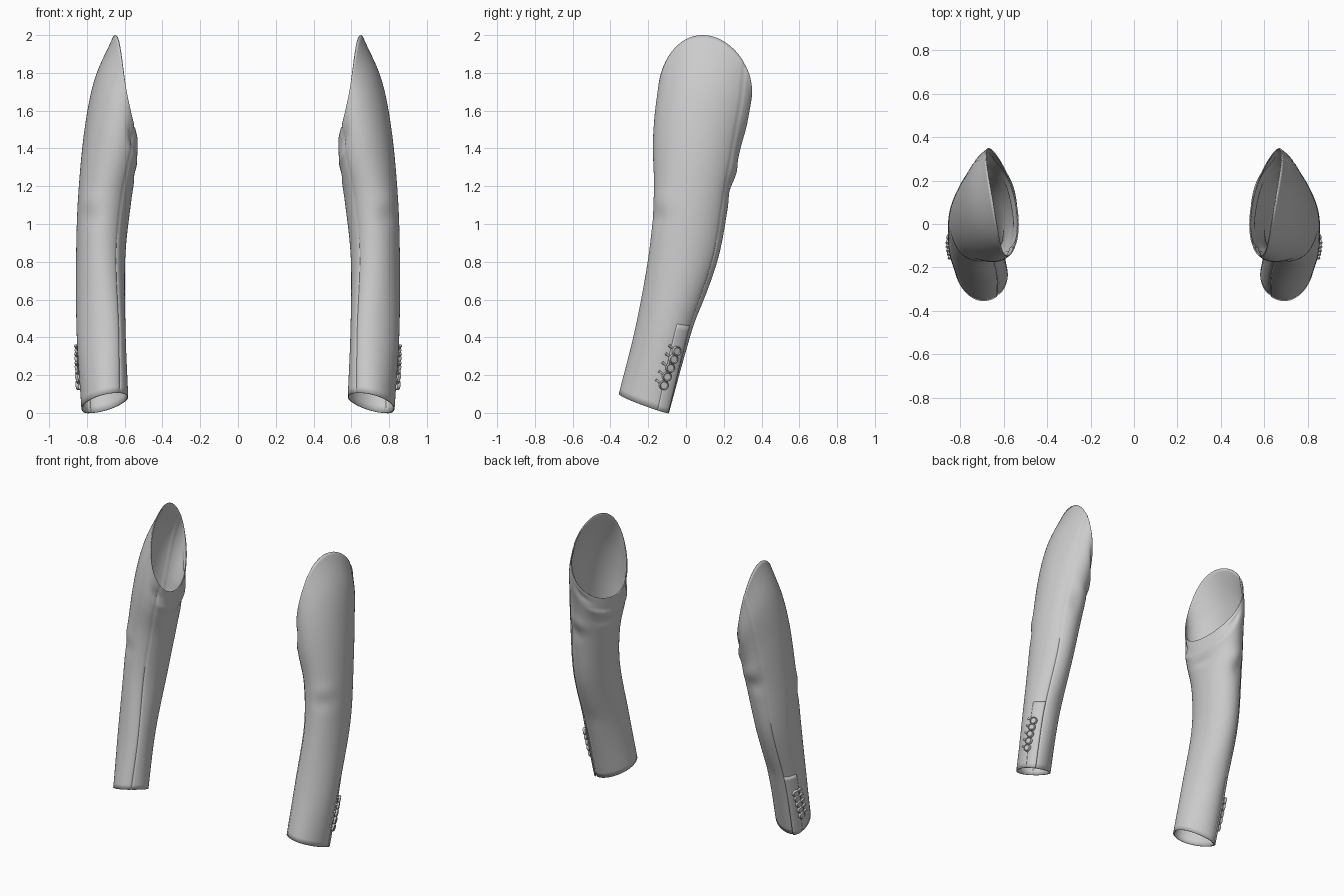
import bpy, math
from mathutils import Vector as V

if "Cube" in bpy.data.objects:
    bpy.data.objects.remove(bpy.data.objects["Cube"])

# Cross-sections from cuff to armhole: outer, back, inner, front points
RINGS = [[V(p) for p in r] for r in (
    ((.828, -.20, .03), (.73, -.09, .005), (.582, -.22, .08), (.70, -.355, .10)),
    ((.853, -.12, .42), (.735, .022, .40), (.597, -.13, .44), (.70, -.268, .45)),
    ((.857, -.02, .82), (.73, .165, .80), (.597, -.02, .82), (.72, -.197, .84)),
    ((.846, .02, 1.15), (.71, .228, 1.12), (.568, .03, 1.10), (.70, -.17, 1.15)),
    ((.812, .05, 1.50), (.685, .285, 1.39), (.543, .04, 1.27), (.655, -.175, 1.40)),
    ((.755, .07, 1.77), (.68, .328, 1.56), (.537, .06, 1.36), (.62, -.168, 1.55)),
    ((.650, .08, 2.00), (.67, .350, 1.70), (.538, .08, 1.43), (.585, -.15, 1.68)))]
# Soft cloth folds: station, angle (deg), depth, station spread, angle spread
FOLDS = [(3.2, 85, -.012, .18, 22), (3.55, 95, .008, .18, 25),
         (2.6, 300, -.007, .15, 25), (2.9, 310, .005, .15, 25),
         (3.9, 165, -.010, .2, 30), (4.5, 150, .009, .25, 25),
         (5.3, 120, -.012, .3, 16), (5.2, 235, -.012, .35, 15),
         (4.5, 215, .006, .25, 18), (1.2, 100, -.005, .2, 25)]
SEAMS = (math.radians(60), math.radians(232))
N, ROWS, TOP = 96, 66, len(RINGS) - 1


def ring_point(k, a):
    o, b, i, f = RINGS[k]
    return ((o + b + i + f) / 4 + (o - i) / 2 * math.cos(a) + (b - f) / 2 * math.sin(a)
            + (o + i - b - f) / 4 * math.cos(2 * a))


def base(v, a):
    k = max(0, min(TOP - 1, int(v)))
    t = v - k
    p1, p2 = ring_point(k, a), ring_point(k + 1, a)
    p0 = ring_point(k - 1, a) if k > 0 else 2 * p1 - p2
    p3 = ring_point(k + 2, a) if k + 2 <= TOP else 2 * p2 - p1
    return .5 * (2 * p1 + (p2 - p0) * t + (2 * p0 - 5 * p1 + 4 * p2 - p3) * t * t
                 + (3 * p1 - p0 - 3 * p2 + p3) * t ** 3)


def normal(v, a):
    e = .01
    return (base(v, a + e) - base(v, a - e)).cross(base(v + e, a) - base(v - e, a)).normalized()


def surface(v, a, lift=0.0):
    d = lift
    for fv, fa, h, sv, sa in FOLDS:
        da = (math.degrees(a) - fa + 180) % 360 - 180
        d += h * math.exp(-((v - fv) / sv) ** 2 - (da / sa) ** 2)
    for s in SEAMS:
        if abs(a - s) < math.pi / N:
            d -= .004
    return base(v, a) + normal(v, a) * d


def add(name, verts, faces, thick=0):
    for side, sx in (("right", 1), ("left", -1)):
        me = bpy.data.meshes.new(name)
        me.from_pydata([(p[0] * sx, p[1], p[2]) for p in verts], [],
                       faces if sx > 0 else [f[::-1] for f in faces])
        ob = bpy.data.objects.new(side + "_" + name, me)
        bpy.context.collection.objects.link(ob)
        bpy.context.view_layer.objects.active = ob
        bpy.ops.object.select_all(action='DESELECT')
        ob.select_set(True)
        bpy.ops.object.shade_smooth_by_angle(angle=math.radians(40))
        if thick:
            m = ob.modifiers.new("cloth", 'SOLIDIFY')
            m.thickness, m.offset = thick, -1


def grid_faces(rows, cols, wrap):
    return [(r * cols + c, r * cols + (c + 1) % cols,
             (r + 1) * cols + (c + 1) % cols, (r + 1) * cols + c)
            for r in range(rows - 1) for c in range(cols if wrap else cols - 1)]


# Sleeve tube, open at cuff and armhole
add("sleeve", [surface(TOP * r / ROWS, 2 * math.pi * c / N)
               for r in range(ROWS + 1) for c in range(N)],
    grid_faces(ROWS + 1, N, True), .006)

# Overlapping cuff vent, lifted at its back edge
A0, A1 = .40, SEAMS[0]
add("cuff_vent", [surface(1.15 * r / 16, A0 + (A1 - A0) * c / 8,
                          .001 + .010 * c / 8 * (1 - (r / 16) ** 3))
                  for r in range(17) for c in range(9)], grid_faces(17, 9, False), .004)


def locate(y, z):
    return min(((v / 100, a / 60) for v in range(100) for a in range(80)),
               key=lambda q: (base(*q).y - y) ** 2 + (base(*q).z - z) ** 2)


# Buttons and buttonholes
PROFILE = ((.025, 0), (.025, .013), (.022, .017), (.018, .013), (.001, .013))
SEG = 20
bv, bf, hv, hf = [], [], [], []
for n in range(5):
    y, z = -.121 + .0165 * n, .147 + .046 * n
    v, a = locate(y, z)
    nrm = normal(v, a)
    c = surface(v, a, .005)
    side = V((0, -.83, .55))
    side = (side - nrm * side.dot(nrm)).normalized()
    up = nrm.cross(side)
    o = len(bv)
    bv += [c + nrm * h + (side * math.cos(t) + up * math.sin(t)) * r
           for r, h in PROFILE for t in [2 * math.pi * s / SEG for s in range(SEG)]]
    bf += [tuple(o + i for i in f) for f in grid_faces(len(PROFILE), SEG, True)]
    bf.append(tuple(o + (len(PROFILE) - 1) * SEG + s for s in range(SEG)))
    # stitched hole running forward from the button
    o = len(hv)
    hv += [c + side * s + up * u + nrm * h for h in (-.008, .006)
           for s, u in ((.022, -.004), (.05, -.007), (.05, .007), (.022, .004))]
    hf += [tuple(o + i for i in f) for f in
           ((4, 5, 6, 7), (0, 3, 2, 1), (0, 1, 5, 4), (1, 2, 6, 5), (2, 3, 7, 6), (3, 0, 4, 7))]
add("cuff_buttons", bv, bf)
add("buttonholes", hv, hf)
